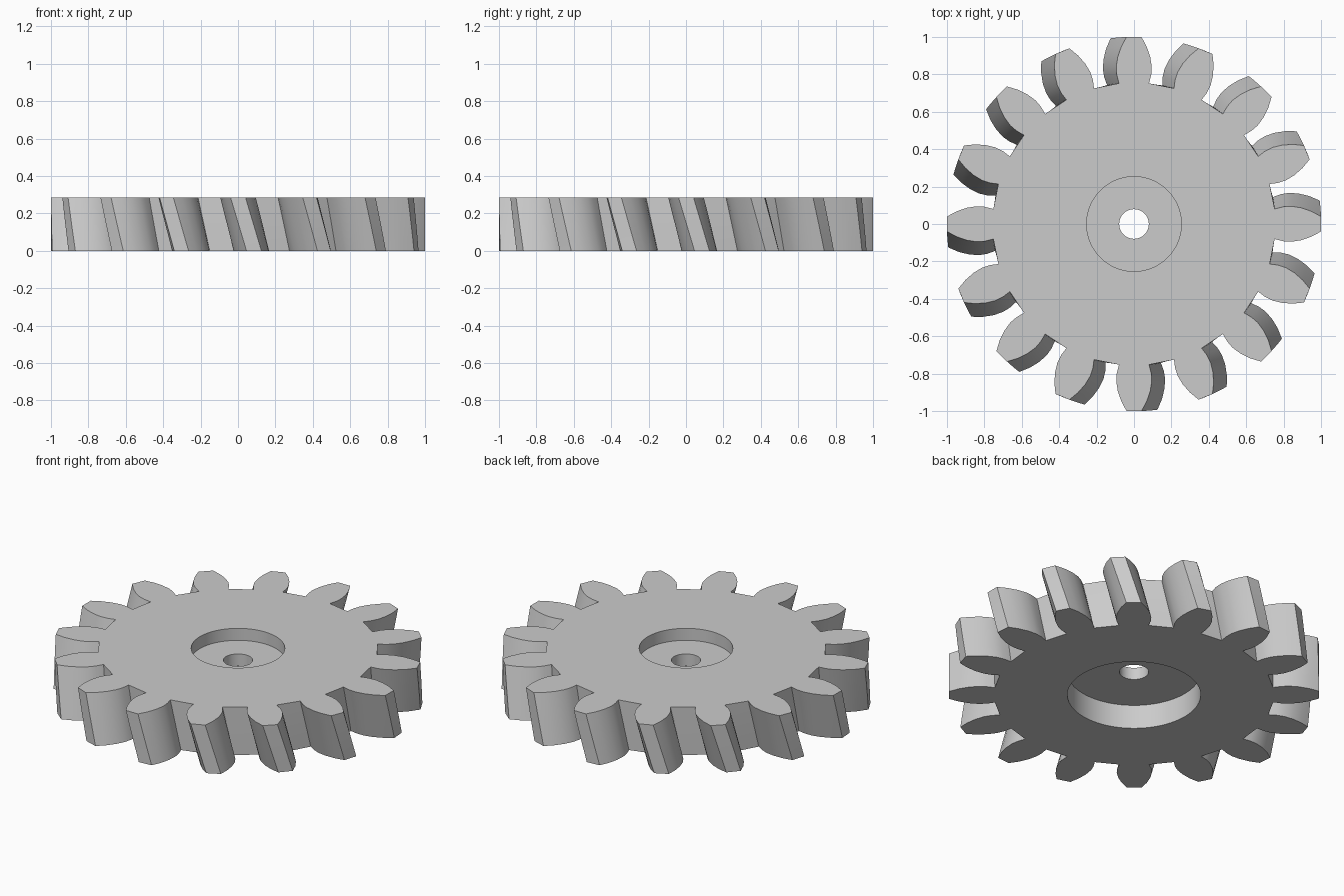
import bpy
import bmesh
from math import sin, cos, radians, pi, tau

default = bpy.data.objects.get("Cube")
if default:
    bpy.data.objects.remove(default, do_unlink=True)

TEETH = 16
HEIGHT = 0.286
TWIST = radians(4.9)      # helical lead of the bottom face over the top face
LAYERS = 4
STEPS = 8                 # bore segments per tooth

# Half tooth: (half width, radius) from root to tip
flank = [(0.080, 0.752), (0.092, 0.797), (0.095, 0.84),
         (0.087, 0.892), (0.068, 0.948), (0.040, 1.0)]
tooth = [(-w, r) for w, r in flank] + [(w, r) for w, r in reversed(flank)]

# Bore: (radius, height) from the wide lower recess to the upper recess
bore = [(0.36, 0), (0.36, HEIGHT / 2), (0.079, HEIGHT / 2),
        (0.079, HEIGHT * 0.75), (0.253, HEIGHT * 0.75), (0.253, HEIGHT)]

bm = bmesh.new()


def outline(z):
    """One closed gear outline, turned to suit its height."""
    turn = TWIST * (1 - z / HEIGHT)
    verts = []
    for i in range(TEETH):
        a = tau * i / TEETH + turn
        for w, r in tooth:
            verts.append(bm.verts.new((r * cos(a) - w * sin(a),
                                       r * sin(a) + w * cos(a), z)))
    return verts


def ring(radius, z):
    count = TEETH * STEPS
    start = TWIST / 2 - pi / (2 * TEETH)
    return [bm.verts.new((radius * cos(start + tau * i / count),
                          radius * sin(start + tau * i / count), z))
            for i in range(count)]


def skin(loops):
    """Join consecutive loops with quads."""
    for low, high in zip(loops, loops[1:]):
        for i in range(len(low)):
            j = (i + 1) % len(low)
            bm.faces.new((low[i], low[j], high[j], high[i]))


def cap(edge, hole):
    """Flat end face: a polygon for each tooth and for each wedge of the disc."""
    n = len(tooth)
    for i in range(TEETH):
        first, after = i * n, (i + 1) % TEETH * n
        bm.faces.new(edge[first:first + n])
        inner = [hole[(i * STEPS + k) % len(hole)] for k in range(STEPS, -1, -1)]
        bm.faces.new([edge[first], edge[first + n - 1], edge[after]] + inner)


# Toothed rim, bore and the two end faces
rim = [outline(HEIGHT * k / LAYERS) for k in range(LAYERS + 1)]
rings = [ring(r, z) for r, z in bore]
skin(rim)
skin(rings)
cap(rim[0], rings[0])
cap(rim[-1], rings[-1])
bmesh.ops.recalc_face_normals(bm, faces=bm.faces[:])

mesh = bpy.data.meshes.new("helical_gear")
bm.to_mesh(mesh)
bm.free()
gear = bpy.data.objects.new("helical_gear", mesh)
bpy.context.collection.objects.link(gear)

# Plain grey material
grey = bpy.data.materials.new("light_grey")
grey.use_nodes = True
colour = (0.6, 0.6, 0.6, 1)
grey.diffuse_color = colour
for node in grey.node_tree.nodes:
    if node.type == "BSDF_PRINCIPLED":
        node.inputs["Base Color"].default_value = colour
mesh.materials.append(grey)

# Smooth flanks and bore, crisp rims
bpy.ops.object.select_all(action="DESELECT")
gear.select_set(True)
bpy.context.view_layer.objects.active = gear
bpy.ops.object.shade_smooth_by_angle(angle=radians(28))
